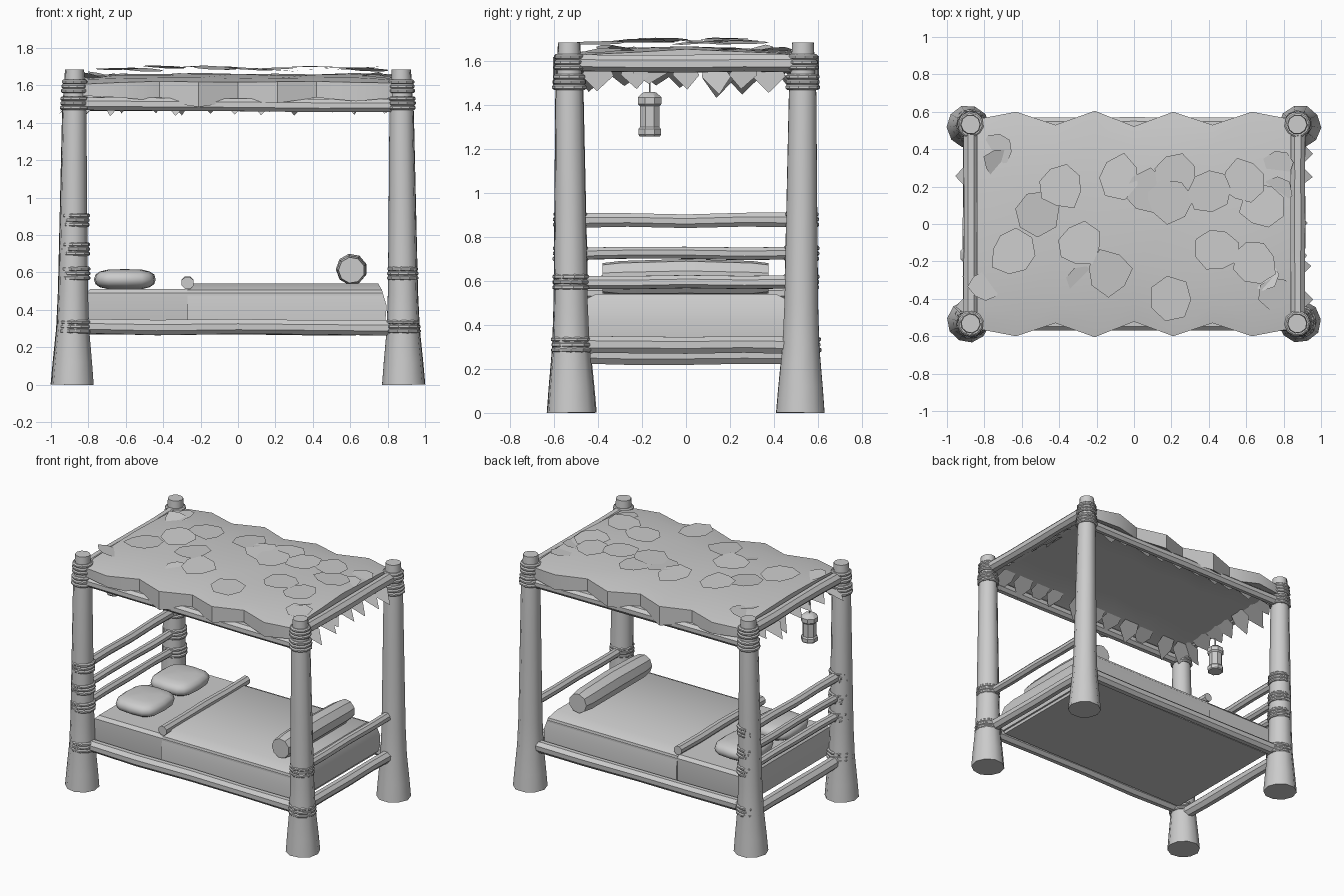
import bpy, bmesh, math, random
from mathutils import Vector, Matrix

cube = bpy.data.objects.get("Cube")
if cube:
    bpy.data.objects.remove(cube, do_unlink=True)
random.seed(7)

# One plain grey material
mat = bpy.data.materials.new("plain_grey")
mat.use_nodes = True
GREY = (0.6, 0.6, 0.6, 1.0)
mat.diffuse_color = GREY
mat.node_tree.nodes["Principled BSDF"].inputs["Base Color"].default_value = GREY


def finish(name, bm, angle=30):
    bmesh.ops.recalc_face_normals(bm, faces=bm.faces[:])
    me = bpy.data.meshes.new(name)
    bm.to_mesh(me)
    bm.free()
    ob = bpy.data.objects.new(name, me)
    bpy.context.collection.objects.link(ob)
    me.materials.append(mat)
    bpy.ops.object.select_all(action='DESELECT')
    ob.select_set(True)
    bpy.context.view_layer.objects.active = ob
    bpy.ops.object.shade_smooth_by_angle(angle=math.radians(angle))


def loft(bm, path, sides=8, twist=0.0, jitter=0.0):
    """Closed tube through (x, y, z, radius) stations along a nearly straight axis."""
    axis = Vector(path[-1][:3]) - Vector(path[0][:3])
    rot = axis.to_track_quat('Z', 'Y')
    wob = [1 + random.uniform(-jitter, jitter) for _ in range(sides)]
    rings = []
    for x, y, z, r in path:
        ring = []
        for i in range(sides):
            a = twist + math.tau * i / sides
            off = rot @ Vector((math.cos(a), math.sin(a), 0)) * r * wob[i]
            ring.append(bm.verts.new(Vector((x, y, z)) + off))
        rings.append(ring)
    skin(bm, rings)


def skin(bm, rings):
    """Bridge a stack of vertex rings and cap both ends."""
    n = len(rings[0])
    for a, b in zip(rings, rings[1:]):
        for i in range(n):
            j = (i + 1) % n
            bm.faces.new((a[i], a[j], b[j], b[i]))
    bm.faces.new(rings[0][::-1])
    bm.faces.new(rings[-1])


def tube(name, path, angle=30, **kw):
    bm = bmesh.new()
    loft(bm, path, **kw)
    finish(name, bm, angle)


def rail(name, a, b, r, sides=8):
    """Slightly crooked pole between two points."""
    a, b = Vector(a), Vector(b)
    path = []
    for t in (0, 0.25, 0.5, 0.75, 1):
        p = a.lerp(b, t)
        path.append((p.x, p.y, p.z + random.uniform(-.004, .004), r * random.uniform(.95, 1.05)))
    tube(name, path, sides=sides, twist=math.pi / 8, jitter=.04)


# Corner posts, flared at the foot
PROFILE = [(0, .115), (.12, .105), (.30, .088), (.50, .08), (1.0, .072), (1.45, .065), (1.60, .056), (1.685, .051)]


def post_r(z):
    for (z0, r0), (z1, r1) in zip(PROFILE, PROFILE[1:]):
        if z <= z1:
            return r0 + (r1 - r0) * (z - z0) / (z1 - z0)


def post_xy(sx, sy, z):
    return sx * (.885 - .012 * z / 1.685), sy * (.52 + .012 * z / 1.685)


for sx, sn in ((-1, "right"), (1, "left")):
    for sy, fn in ((-1, "front"), (1, "back")):
        tag = fn + "_" + sn
        tube(tag + "_post", [(*post_xy(sx, sy, z), z, r) for z, r in PROFILE],
             angle=42, sides=10, twist=random.random(), jitter=.02)
        # Rope bindings: stacks of faceted rings; low ones lean toward the head rails
        levels = [1.505, 1.595]
        if sx < 0:
            levels += [.31, .595, .725, .88]
        elif sy < 0:
            levels += [.31, .595]
        bm = bmesh.new()
        for lv in levels:
            for k in (-1, 0, 1):
                z = lv + k * .024
                x, y = post_xy(sx, sy, z)
                high = lv > 1.4
                r = post_r(z) + (.015 if high else .005)
                x += .008 if sx < 0 and not high else 0
                loft(bm, [(x, y, z - .012, r - .008), (x, y, z - .005, r),
                          (x, y, z + .005, r), (x, y, z + .012, r - .008)],
                     sides=10, twist=random.random())
        finish(tag + "_rope_bindings", bm)

# Long rails, front and back
for sy, fn in ((-1, "front"), (1, "back")):
    rail(fn + "_lower_rail", (-.87, sy * .525, .31), (.87, sy * .525, .303), .043)
    rail(fn + "_canopy_rail", (-.87, sy * .535, 1.50), (.87, sy * .535, 1.495), .037)

# Cross rails at the head (-x) and foot (+x)
HEAD = ((.265, .045), (.595, .03), (.725, .03), (.875, .034), (1.59, .042))
FOOT = ((.31, .042), (.595, .032), (1.59, .042))
for x, en, poles in ((-.872, "head", HEAD), (.875, "foot", FOOT)):
    for i, (z, r) in enumerate(poles):
        rail(f"{en}_cross_rail_{i + 1}", (x, -.53, z), (x, .53, z), r)


def box_loft(name, sections):
    """Stack of rectangles (x0, x1, half_y, z)."""
    bm = bmesh.new()
    skin(bm, [[bm.verts.new(p) for p in ((x0, -h, z), (x1, -h, z), (x1, h, z), (x0, h, z))]
              for x0, x1, h, z in sections])
    finish(name, bm)


# Mattress and blanket
box_loft("mattress", [(-.80, .77, .475, .29), (-.81, .775, .485, .33), (-.81, .77, .485, .49), (-.79, .76, .465, .512)])
box_loft("blanket", [(-.27, .785, .495, .31), (-.27, .795, .495, .42), (-.27, .77, .48, .505), (-.27, .75, .41, .54)])

# Pillows: softened pads
for y, fn in ((-.2, "front"), (.2, "back")):
    bm = bmesh.new()
    bmesh.ops.create_uvsphere(bm, u_segments=16, v_segments=8, radius=1)
    for v in bm.verts:
        c = [math.copysign(abs(t) ** p, t) for t, p in zip(v.co, (.6, .6, .8))]
        v.co = (-.605 + c[0] * .165, y + c[1] * .18, .563 + c[2] * .055)
    finish(fn + "_pillow", bm, 40)

# Bolster at the foot and thin roll at the blanket edge
tube("bolster", [(.607, -.38, .612, .07), (.607, -.30, .612, .08), (.607, 0, .617, .084),
                 (.607, .30, .612, .08), (.607, .375, .612, .07)], sides=9)
rail("blanket_edge_roll", (-.27, -.48, .545), (-.27, .48, .545), .034)

# Canopy: crowned slab with a scalloped hanging edge
bm = bmesh.new()
NX, NY = 8, 6
EDGE = [.56, .60, .53, .605, .522, .60, .53, .60, .56]
DROP = [.03, .02, .0, -.03, .0, -.01, .02, .0, .02]
top, bot = [], []
for i in range(NX + 1):
    x = -.84 + 1.68 * i / NX
    end = .012 if i in (0, NX) else 0
    trow, brow = [], []
    for t in (-1, -.8, -.4, 0, .4, .8, 1):
        z = {1: 1.62, .8: 1.642, .4: 1.657, 0: 1.662}[abs(t)] + random.uniform(-.005, .005) - end
        trow.append(bm.verts.new((x, t * EDGE[i], z)))
        brow.append(bm.verts.new((x, t * EDGE[i], 1.515 + DROP[i] if abs(t) == 1 else 1.56)))
    top.append(trow)
    bot.append(brow)
for i in range(NX):
    for j in range(NY):
        bm.faces.new((top[i][j], top[i + 1][j], top[i + 1][j + 1], top[i][j + 1]))
        bm.faces.new((bot[i][j], bot[i][j + 1], bot[i + 1][j + 1], bot[i + 1][j]))
    for j in (0, NY):
        bm.faces.new((top[i][j], bot[i][j], bot[i + 1][j], top[i + 1][j]))
for i in (0, NX):
    for j in range(NY):
        bm.faces.new((top[i][j], top[i][j + 1], bot[i][j + 1], bot[i][j]))
finish("canopy", bm)

# Broad flat leaves laid over the canopy, and small tilted ones near the ends
BROAD = [(-.39, .20), (-.52, .06), (-.65, -.15), (-.29, -.11), (-.08, .25), (.07, .17), (.22, .26),
         (.19, .12), (.41, .18), (.44, -.14), (.64, -.21), (.68, .10), (.59, .23), (.20, -.40), (-.13, -.26)]
SMALL = [(-.73, .40), (-.80, -.33), (-.72, .33), (.78, .32), (.75, -.37), (.76, .18), (.70, -.28), (-.28, -.31)]
bm = bmesh.new()
for spots, r, tilt, z0, z1 in ((BROAD, .122, .08, 1.682, 1.702), (SMALL, .085, .3, 1.642, 1.652)):
    for x, y in spots:
        m = (Matrix.Translation((x, y, random.uniform(z0, z1)))
             @ Matrix.Rotation(random.uniform(-tilt, tilt), 4, 'X')
             @ Matrix.Rotation(random.uniform(-tilt, tilt), 4, 'Y'))
        turn, n = random.random() * 6, random.choice((7, 8))
        ring = []
        for i in range(n):
            a = turn + math.tau * i / n
            q = r * random.uniform(.85, 1.12)
            ring.append(bm.verts.new(m @ Vector((q * math.cos(a), q * math.sin(a), 0))))
        bm.faces.new(ring)
finish("roof_leaves", bm)

# Pointed leaves sloping out from under the canopy
bm = bmesh.new()


def hanging_leaf(p, along, out, w, reach, length):
    p, along, out = Vector(p), Vector(along), Vector(out)
    down = Vector((0, 0, -1))
    skew = along * random.uniform(-.03, .03)
    mid = p + out * reach * .6 + down * length * .4 + skew * .5
    tip = p + out * reach + down * length + skew
    bm.faces.new([bm.verts.new(v) for v in
                  (p - along * w * .7, mid - along * w, tip, mid + along * w, p + along * w * .7)])


for s in (-1, 1):
    for i in range(11):
        x = -.78 + 1.56 * i / 10 + random.uniform(-.03, .03)
        hanging_leaf((x, s * .39, 1.575), (1, 0, 0), (0, s, 0), random.uniform(.06, .08),
                     random.uniform(.10, .14), random.uniform(.10, .14))
    for i in range(7):
        y = -.40 + .80 * i / 6 + random.uniform(-.03, .03)
        hanging_leaf((s * .77, y, 1.58), (0, 1, 0), (s, 0, 0), random.uniform(.06, .08),
                     random.uniform(.13, .20), random.uniform(.08, .15))
finish("hanging_leaves", bm)

# Hanging lantern at the head end
LX, LY = -.875, -.165
tube("lantern_cord", [(LX, LY, 1.45, .005), (LX, LY, 1.58, .005)], sides=6)
tube("lantern_body", [(LX, LY, z, r) for z, r in
     ((1.258, .05), (1.265, .056), (1.29, .056), (1.30, .048), (1.395, .048), (1.405, .058),
      (1.435, .058), (1.455, .035), (1.46, .02))], sides=8, twist=math.pi / 8)
